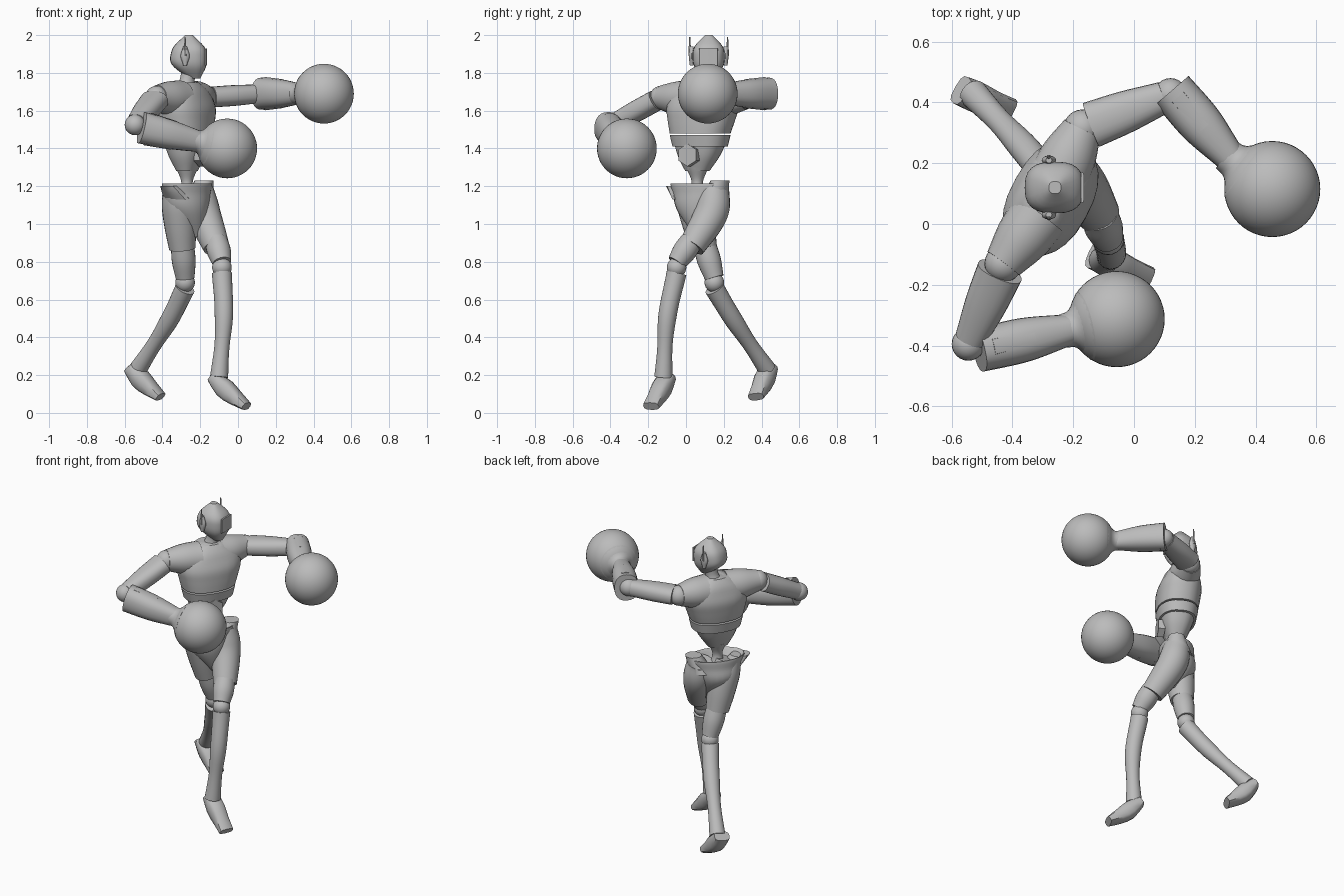
import bpy
import bmesh
import math
from mathutils import Vector

cube = bpy.data.objects.get("Cube")
if cube:
    bpy.data.objects.remove(cube, do_unlink=True)

grey = bpy.data.materials.new("plain grey")
grey.use_nodes = True
grey.diffuse_color = (.5, .5, .5, 1)
grey.node_tree.nodes["Principled BSDF"].inputs["Base Color"].default_value = grey.diffuse_color

UP = Vector((0, 0, 1))
LEFTWARD = Vector((0, 1, 0))
CHEST_SIDE = Vector((.5, .9, 0)).normalized()
CHEST_FRONT = CHEST_SIDE.cross(UP)
HIP_SIDE = Vector((.6, .8, 0))


def finish(name, bm):
    """Turn a bmesh into a grey, smooth shaded object."""
    bmesh.ops.recalc_face_normals(bm, faces=bm.faces)
    mesh = bpy.data.meshes.new(name)
    bm.to_mesh(mesh)
    bm.free()
    mesh.materials.append(grey)
    obj = bpy.data.objects.new(name, mesh)
    bpy.context.collection.objects.link(obj)
    bpy.ops.object.select_all(action='DESELECT')
    obj.select_set(True)
    bpy.context.view_layer.objects.active = obj
    bpy.ops.object.shade_smooth_by_angle(angle=math.radians(40))


def sample(values, t):
    """Read a smooth curve through evenly spaced values at t from 0 to 1."""
    last = len(values) - 1
    if last == 0:
        return values[0]
    i = min(int(t * last), last - 1)
    f = t * last - i
    start, end = values[i], values[i + 1]
    slope_in = (end - values[i - 1]) / 2 if i > 0 else end - start
    slope_out = (values[i + 2] - start) / 2 if i + 2 <= last else end - start
    ease = f * f * (3 - 2 * f)
    return (start * (1 - ease) + end * ease
            + slope_in * f * (1 - f) ** 2 - slope_out * f * f * (1 - f))


def sweep(name, path, widths, depths=(1,), hint=LEFTWARD, axis=None, sides=24, square=1, steps=16):
    """Sweep a rounded section along a path; widths lie along the hint,
    depths are given relative to the widths."""
    path = [Vector(p) for p in path]
    centres = [sample(path, i / steps) for i in range(steps + 1)]
    bm = bmesh.new()
    rings = []
    for i, centre in enumerate(centres):
        along = axis or (centres[min(i + 1, steps)] - centres[max(i - 1, 0)]).normalized()
        across = (hint - along * hint.dot(along)).normalized()
        outward = along.cross(across)
        width = sample(widths, i / steps)
        depth = width * sample(depths, i / steps)
        ring = []
        for k in range(sides):
            turn = math.tau * k / sides
            c, s = (math.copysign(abs(w) ** square, w) for w in (math.cos(turn), math.sin(turn)))
            ring.append(bm.verts.new(centre + across * c * width + outward * s * depth))
        rings.append(ring)
    for lower, upper in zip(rings, rings[1:]):
        for k in range(sides):
            n = (k + 1) % sides
            bm.faces.new((lower[k], lower[n], upper[n], upper[k]))
    bm.faces.new(rings[0])
    bm.faces.new(rings[-1])
    finish(name, bm)


def ball(name, centre, radius, segments=24):
    bm = bmesh.new()
    bmesh.ops.create_uvsphere(bm, u_segments=segments, v_segments=segments // 2, radius=radius)
    bmesh.ops.translate(bm, verts=bm.verts, vec=centre)
    finish(name, bm)


def disc(name, centre, direction, radius, thickness, sides=24):
    half = direction.normalized() * thickness / 2
    sweep(name, [centre - half, centre + half], [radius], hint=UP, sides=sides, steps=1)


# Head with visor, ear pads and antennae
crown = Vector((-.26, .12, 2))
sweep("head", [(-.23, .12, 1.77), (-.26, .12, 1.85), crown - UP * .08, crown],
      [.03, .075, .085, .075, .02], [1, 1.15, 1.1, 1], axis=UP, square=.75)
face = crown + Vector((.09, 0, -.11))
sweep("visor", [face - UP * .05, face + UP * .04], [.05], [.1], sides=12, square=.3, steps=4)
for label, side in (("left", LEFTWARD), ("right", -LEFTWARD)):
    ear = crown + side * .09 + Vector((-.02, 0, -.11))
    sweep(label + "_ear_pad", [ear - UP * .05, ear + UP * .05], [.01, .015, .01], [1, 1.6, 1],
          axis=UP, sides=12)
    tip = ear + side * .01
    sweep(label + "_antenna", [tip, tip + UP * .1], [.008, .003], sides=8, steps=2)
sweep("neck", [(-.28, .11, 1.7), (-.26, .12, 1.81)], [.06, .04, .04])

# Torso
throat = Vector((-.28, .1, 1.75))
ribs = Vector((-.27, .075, 1.48))
belly = Vector((-.27, .06, 1.28))
sweep("collar", [throat - UP * .03, throat], [.075, .06], hint=CHEST_SIDE, axis=UP, steps=2)
sweep("chest", [ribs, throat], [.165, .185, .2, .18, .08], [.75, .7, .65, .6, .8],
      hint=CHEST_SIDE, axis=UP, square=.85)
sweep("rib_band", [ribs - UP * .07, ribs - UP * .01], [.15, .165], [.75],
      hint=CHEST_SIDE, axis=UP, square=.85, steps=4)
sweep("abdomen", [belly, ribs - UP * .05], [.065, .11, .14], [.75], hint=CHEST_SIDE, axis=UP, square=.8)
disc("belly_plate", belly + UP * .085 + CHEST_FRONT * .09, CHEST_FRONT, .06, .04, sides=6)
sweep("waist", [belly + UP * .02, belly - UP * .14], [.06, .03, .05])

# Pelvis as a shallow open bowl with raised hip crests
hips = Vector((-.27, .07, 1.2))
sweep("pelvis", [hips - UP * .05, hips + UP * .015, hips - UP * .04, hips - UP * .13, (-.22, .08, .93)],
      [.1, .17, .155, .12, .03], [.6, .6, .7, .9, 1], hint=HIP_SIDE, axis=UP, steps=24)
sweep("left_hip_crest", [(-.21, .15, 1.13), (-.18, .18, 1.23)], [.07, .05], [1.3, 1],
      hint=HIP_SIDE, axis=UP, sides=12, steps=4)
sweep("right_hip_crest", [(-.32, -.01, 1.13), (-.36, -.05, 1.2)], [.05, .06], [1.6, .8],
      hint=HIP_SIDE, axis=UP, sides=12, steps=4)

# Legs: joints from hip to toe, with the part radii shared by both sides
LEGS = {
    "left": dict(thigh=[(-.21, .15, 1.18), (-.18, .13, 1.05), (-.115, .03, .88)],
                 knee=(-.085, -.05, .77), calf=(-.075, -.1, .5), ankle=(-.1, -.12, .19),
                 heel=(-.13, -.1, .19), toe=(.045, -.185, .035), toe_side=(.4, .9, 0)),
    "right": dict(thigh=[(-.32, .02, 1.18), (-.31, .055, 1.05), (-.295, .095, .87)],
                  knee=(-.28, .15, .69), calf=(-.37, .26, .48), ankle=(-.53, .43, .23),
                  heel=(-.57, .44, .24), toe=(-.41, .37, .085), toe_side=(.6, .8, 0)),
}
for label, leg in LEGS.items():
    knee, ankle, heel, toe = (Vector(leg[j]) for j in ("knee", "ankle", "heel", "toe"))
    thigh_end = Vector(leg["thigh"][-1])
    sweep(label + "_thigh", leg["thigh"], [.08, .09, .085, .07])
    sweep(label + "_lower_thigh", [thigh_end + UP * .03, knee + UP * .025], [.06, .063, .05])
    ball(label + "_knee", knee, .052)
    sweep(label + "_shin", [knee - UP * .03, leg["calf"], ankle], [.053, .05, .048, .04, .048])
    sole = heel.lerp(toe, .5) - UP * .01
    sweep(label + "_foot", [heel, sole, toe], [.05, .052, .046, .046], [.6, 1, .9, .5],
          hint=Vector(leg["toe_side"]), sides=12, square=.7, steps=6)

# Arms: joints from shoulder to glove
ARMS = {
    "left": dict(root=(-.25, .15, 1.66), shoulder=(-.17, .315, 1.67), elbow=(.12, .425, 1.69),
                 bend=(.125, .44, 1.69), wrist=(.32, .215, 1.69), glove=(.455, .115, 1.69)),
    "right": dict(root=(-.31, .03, 1.66), shoulder=(-.43, -.13, 1.67), elbow=(-.545, -.395, 1.525),
                  bend=(-.51, -.415, 1.51), wrist=(-.2, -.345, 1.435), glove=(-.057, -.313, 1.4)),
}
for label, joints in ARMS.items():
    root, shoulder, elbow, bend, wrist, glove = (Vector(p) for p in joints.values())
    sweep(label + "_shoulder", [root, shoulder], [.1, .09, .065], hint=UP)
    ball(label + "_shoulder_joint", shoulder, .062)
    sweep(label + "_upper_arm", [shoulder.lerp(elbow, .1), shoulder.lerp(elbow, .93)],
          [.055, .055, .05], [1.4, 1.25, 1.05], hint=UP, square=.85)
    ball(label + "_elbow", elbow, .055)
    disc(label + "_elbow_cap", elbow, UP, .05, .13)
    sweep(label + "_forearm", [bend, wrist], [.085, .076, .055], [.85, .95, .9], hint=UP, square=.85)
    # Raised cover along the forearm
    sweep(label + "_forearm_cover", [bend.lerp(wrist, .1), bend.lerp(wrist, .55)],
          [.088, .077], [.4], hint=UP, sides=12, square=.5, steps=1)
    # Flared cuff running into the round glove
    back = (wrist - glove).normalized()
    sweep(label + "_glove_cuff", [glove + back * .19, glove + back * .11], [.055, .065, .115],
          hint=UP, steps=8)
    ball(label + "_glove", glove, .158, segments=48)
